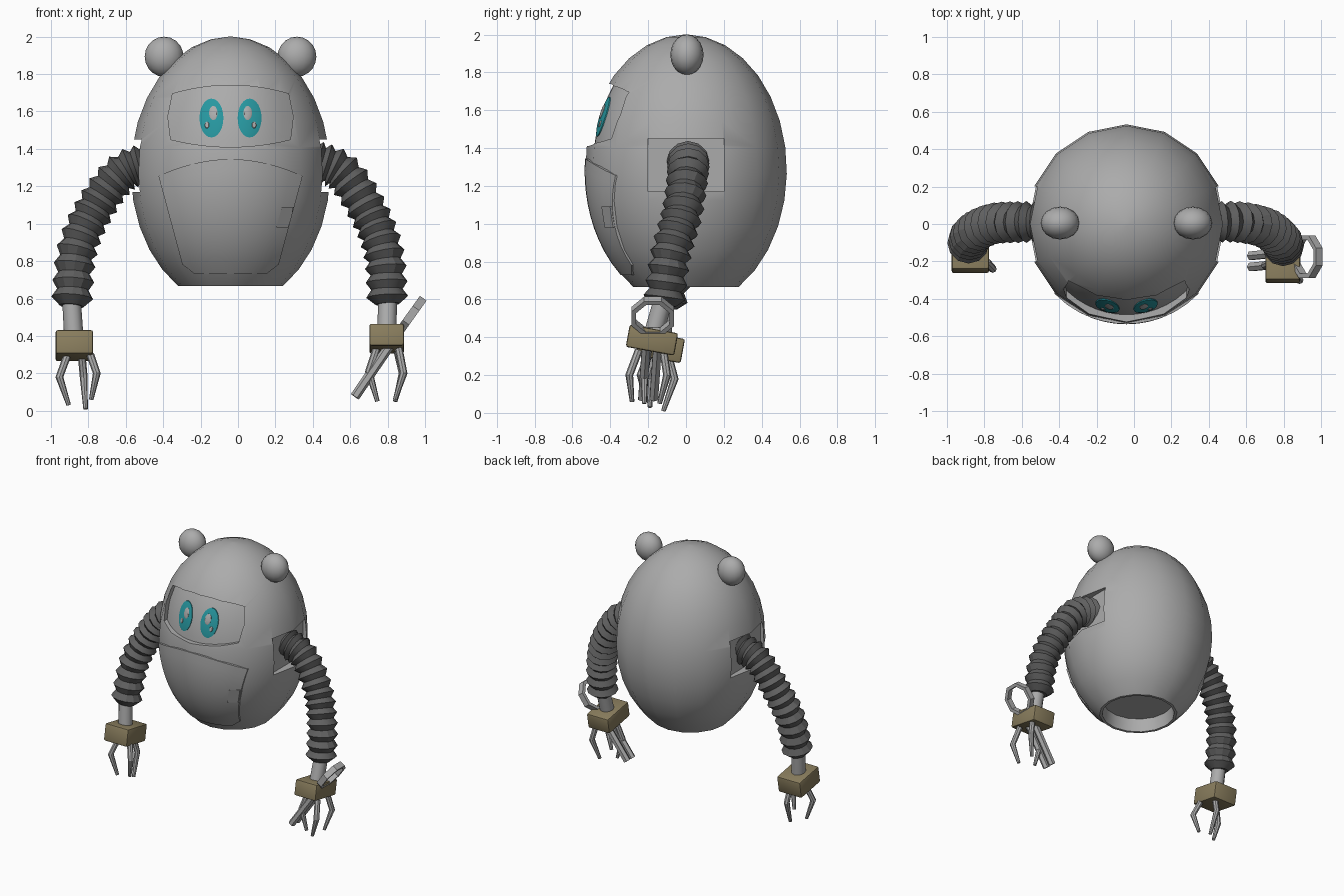
import bpy, bmesh
from math import sin, cos, pi, sqrt
from mathutils import Vector, Matrix

if "Cube" in bpy.data.objects:
    bpy.data.objects.remove(bpy.data.objects["Cube"])

CX, CZ, RAD, HALF = -0.04, 1.28, 0.533, 0.72   # egg centre, radius, half height


def material(name, rgb):
    m = bpy.data.materials.new(name)
    m.use_nodes = True
    m.diffuse_color = (*rgb, 1)
    m.node_tree.nodes["Principled BSDF"].inputs["Base Color"].default_value = (*rgb, 1)
    return m


SHELL = material("shell grey", (0.41, 0.41, 0.41))
RUBBER = material("rubber dark grey", (0.115, 0.115, 0.115))
TAN = material("cuff tan", (0.25, 0.205, 0.11))
TEAL = material("eye teal", (0.02, 0.31, 0.35))


def smooth(ob, angle=30):
    bpy.ops.object.select_all(action='DESELECT')
    ob.select_set(True)
    bpy.context.view_layer.objects.active = ob
    bpy.ops.object.shade_smooth_by_angle(angle=angle * pi / 180)


def make(name, bm, mat, angle=30):
    bmesh.ops.recalc_face_normals(bm, faces=bm.faces[:])
    me = bpy.data.meshes.new(name)
    bm.to_mesh(me)
    bm.free()
    me.materials.append(mat)
    ob = bpy.data.objects.new(name, me)
    bpy.context.collection.objects.link(ob)
    smooth(ob, angle)
    return ob


def bridge(bm, rings, cap=True):
    """Skin a list of closed vertex loops and return the loops."""
    loops = [[bm.verts.new(p) for p in r] for r in rings]
    n = len(loops[0])
    for a, b in zip(loops, loops[1:]):
        for i in range(n):
            bm.faces.new((a[i], a[(i + 1) % n], b[(i + 1) % n], b[i]))
    if cap:
        bm.faces.new(loops[0])
        bm.faces.new(loops[-1])
    return loops


def egg_radius(z):
    return RAD * sqrt(max(0, 1 - ((z - CZ) / HALF) ** 2))


def on_egg(x, z, s, lift=0):
    """Point on the front of the egg, its width scaled by s, then lifted forward."""
    return Vector((CX + x, -sqrt(max(0.001, (s * egg_radius(z)) ** 2 - x * x)) - lift, z))


def lerp_table(table, v):
    for (a, p), (b, q) in zip(table, table[1:]):
        if v <= b:
            return p + (q - p) * (v - a) / (b - a)
    return table[-1][1]


def egg_patch(widths, bottom, top, s0, s1, cols=12, rows=10):
    """Thick curved panel following the front of the egg."""
    bm = bmesh.new()
    grids = []
    for s in (s0, s1):
        grid = []
        for j in range(rows + 1):
            v = j / rows
            row = []
            for i in range(cols + 1):
                u = 2 * i / cols - 1
                z = bottom(u) + (top(u) - bottom(u)) * v
                row.append(bm.verts.new(on_egg(u * lerp_table(widths, v), z, s)))
            grid.append(row)
        for j in range(rows):
            for i in range(cols):
                bm.faces.new((grid[j][i], grid[j][i + 1], grid[j + 1][i + 1], grid[j + 1][i]))
        grids.append(grid)
    rims = [g[0] + [r[-1] for r in g[1:]] + g[-1][-2::-1] + [r[0] for r in g[-2:0:-1]] for g in grids]
    n = len(rims[0])
    for i in range(n):
        k = (i + 1) % n
        bm.faces.new((rims[0][i], rims[0][k], rims[1][k], rims[1][i]))
    return bm


def box_mesh(size, centre, tilt=0):
    bm = bmesh.new()
    mat = Matrix.Translation(centre) @ Matrix.Rotation(tilt, 4, 'X') @ Matrix.Diagonal((*size, 1))
    bmesh.ops.create_cube(bm, size=1, matrix=mat)
    return bm


def cut(ob, cutter):
    mod = ob.modifiers.new("cut", 'BOOLEAN')
    mod.operation, mod.solver, mod.object = 'DIFFERENCE', 'EXACT', cutter
    bpy.context.view_layer.objects.active = ob
    bpy.ops.object.modifier_apply(modifier=mod.name)
    bpy.data.objects.remove(cutter)


def sweep(name, pts, radii, mat, sides=8, angle=30):
    """Tube through points with a radius at each."""
    pts = [Vector(p) for p in pts]
    bm = bmesh.new()
    rings = []
    for i, p in enumerate(pts):
        t = (pts[min(i + 1, len(pts) - 1)] - pts[max(i - 1, 0)]).normalized()
        a = t.cross(Vector((0, 1, 0))).normalized()
        b = t.cross(a)
        rings.append([p + radii[i] * (a * cos(2 * pi * k / sides) + b * sin(2 * pi * k / sides))
                      for k in range(sides)])
    bridge(bm, rings)
    make(name, bm, mat, angle)


def spline(pts, t):
    """Catmull-Rom point, t from 0 to 1."""
    p = [Vector(q) for q in pts]
    p = [2 * p[0] - p[1]] + p + [2 * p[-1] - p[-2]]
    f = t * (len(pts) - 1)
    i = min(int(f), len(pts) - 2)
    f -= i
    a, b, c, d = p[i:i + 4]
    return 0.5 * (2 * b + (c - a) * f + (2 * a - 5 * b + 4 * c - d) * f ** 2 + (3 * b - a - 3 * c + d) * f ** 3)


# Egg body with a shallow well in the cut-off base
base, end = 0.667, 2.59
profile = [(0.25, base + 0.1), (0.26, base)]
profile += [(RAD * sin(a), CZ + HALF * cos(a)) for a in [end * (1 - k / 13) for k in range(13)]]
profile.append((0.012, CZ + HALF))
bm = bmesh.new()
bridge(bm, [[(CX + r * sin(pi * k / 8), r * cos(pi * k / 8), z) for k in range(16)] for r, z in profile])
body = make("body", bm, SHELL)

# Visor recess and shoulder sockets
cut(body, make("visor_cutter", egg_patch([(0, 0.32), (0.5, 0.335), (1, 0.31)],
    lambda u: 1.41 + 0.04 * u * u, lambda u: 1.74 - 0.045 * u * u, 0.925, 1.2), SHELL))
for side in (-1, 1):
    cut(body, make("socket_cutter", box_mesh((0.3, 0.4, 0.28), (CX + side * 0.61, 0, 1.31)), SHELL))
smooth(body)

# Raised belly panel and its small slanted latch
make("belly_panel", egg_patch([(0, 0.19), (0.08, 0.255), (1, 0.385)],
     lambda u: 0.73, lambda u: 1.345 - 0.09 * u * u, 0.95, 1.006), SHELL)
bm = bmesh.new()
corners = [(0.245, 0.98), (0.31, 0.98), (0.337, 1.09), (0.275, 1.09)]
bridge(bm, [[on_egg(x, z, 1.006, lift) for x, z in corners] for lift in (0, 0.009)])
make("belly_latch", bm, SHELL)


# Eyes and their highlights
def eye_plate(name, x, z, w, h, lift, mat):
    bm = bmesh.new()
    layers = ((1, lift - 0.009), (1, lift - 0.003), (0.8, lift))
    loops = bridge(bm, [[on_egg(x + s * w * cos(k * pi / 12), z + s * h * sin(k * pi / 12), 0.925, d)
                         for k in range(24)] for s, d in layers], cap=False)
    mid = bm.verts.new(on_egg(x, z, 0.925, lift))
    for k in range(24):
        bm.faces.new((loops[-1][k], loops[-1][(k + 1) % 24], mid))
    make(name, bm, mat)


for side, label in ((-1, "right"), (1, "left")):
    x = side * 0.102
    eye_plate(label + "_eye", x, 1.565, 0.064, 0.104, 0.009, TEAL)
    eye_plate(label + "_eye_highlight", x - side * 0.01, 1.592, 0.023, 0.038, 0.013, SHELL)
    eye_plate(label + "_eye_sparkle", x + side * 0.024, 1.528, 0.012, 0.018, 0.013, SHELL)

    # Ears
    bm = bmesh.new()
    bmesh.ops.create_uvsphere(bm, u_segments=16, v_segments=10, radius=1,
        matrix=Matrix.Translation((CX + side * 0.355, 0.005, 1.893)) @ Matrix.Diagonal((0.104, 0.088, 0.107, 1)))
    make(label + "_ear", bm, SHELL, 40)


# Arms: bellows sleeve, wrist, cuff and three bent fingers each
def arm(label, path, cuff, cuff_size, fingers):
    n = 28
    pts = [spline(path, i / n) for i in range(n + 1)]
    radii = [0.112 if i % 2 else 0.084 for i in range(n)] + [0.065]
    sweep(label + "_arm_bellows", pts, radii, RUBBER, 12, 25)
    sweep(label + "_wrist", [pts[-1] + Vector((0, 0, 0.03)), cuff], [0.05, 0.052], SHELL, 12)
    bm = box_mesh(cuff_size, cuff, -0.18)
    bmesh.ops.bevel(bm, geom=bm.edges[:], offset=0.012, segments=2, affect='EDGES', profile=0.5)
    make(label + "_cuff", bm, TAN)
    for i, joints in enumerate(fingers):
        sweep(f"{label}_finger_{i + 1}", joints, [0.021, 0.021, 0.012], SHELL)


arm("right", [(-0.46, 0.01, 1.33), (-0.62, 0.01, 1.27), (-0.76, 0, 1.09), (-0.86, -0.05, 0.86), (-0.89, -0.11, 0.56)],
    (-0.875, -0.135, 0.348), (0.2, 0.24, 0.13),
    [[(-0.915, -0.17, 0.29), (-0.955, -0.2, 0.18), (-0.905, -0.19, 0.03)],
     [(-0.835, -0.09, 0.29), (-0.825, -0.06, 0.18), (-0.815, -0.12, 0.01)],
     [(-0.79, -0.2, 0.3), (-0.755, -0.24, 0.2), (-0.785, -0.21, 0.06)]])
arm("left", [(0.4, 0.01, 1.34), (0.56, 0.01, 1.27), (0.7, -0.02, 1.06), (0.78, -0.08, 0.84), (0.8, -0.12, 0.57)],
    (0.795, -0.18, 0.385), (0.185, 0.26, 0.12),
    [[(0.74, -0.2, 0.33), (0.70, -0.22, 0.21), (0.745, -0.22, 0.05)],
     [(0.86, -0.25, 0.33), (0.885, -0.3, 0.2), (0.84, -0.285, 0.06)],
     [(0.85, -0.12, 0.33), (0.88, -0.1, 0.2), (0.84, -0.14, 0.05)]])

# Hand tool: eight-sided loop on a twin-bar shaft
along = Vector((0.58, 0, 0.81)).normalized()
across = Vector((0, 1, 0))
depth = along.cross(across)
hub = Vector((0.925, -0.175, 0.51))
bm = bmesh.new()
rings = []
for k in range(8):
    a = (k + 0.5) * pi / 4
    out = along * cos(a) + across * sin(a)
    rings.append([hub + out * r + depth * d for r, d in
                  ((0.122, -0.022), (0.122, 0.022), (0.096, 0.022), (0.096, -0.022))])
bridge(bm, rings + [rings[0]], cap=False)
bmesh.ops.remove_doubles(bm, verts=bm.verts[:], dist=0.0001)
make("tool_loop", bm, SHELL, 20)
for side, label in ((-1, "front"), (1, "back")):
    sweep(f"tool_{label}_bar", [hub - along * 0.1 + across * side * 0.03, (0.625, -0.2 + side * 0.03, 0.075)],
          [0.026, 0.026], SHELL, 6)
